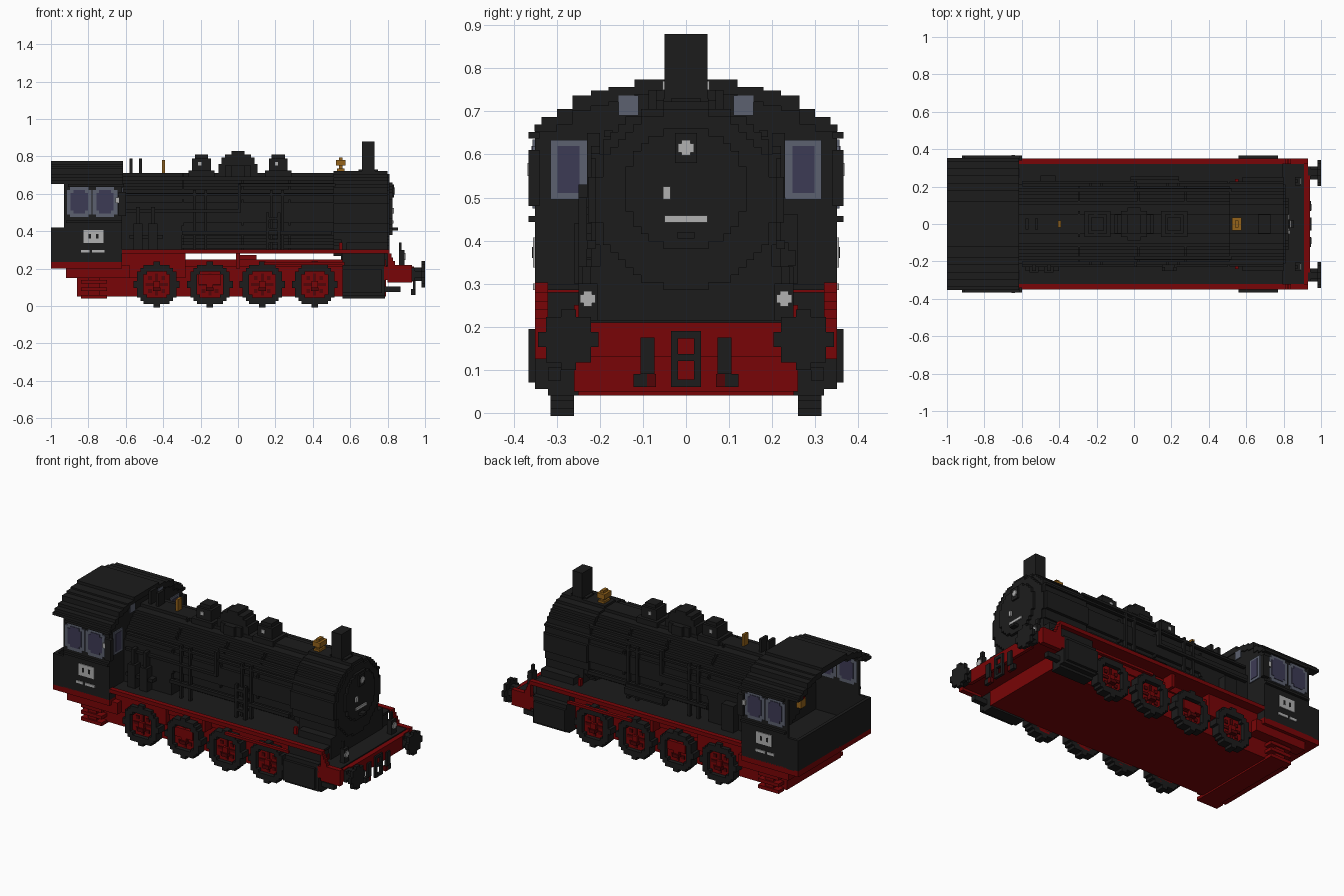
import bpy, bmesh
from math import sqrt

cube = bpy.data.objects.get("Cube")
if cube:
    bpy.data.objects.remove(cube)

UNIT = 0.01      # all sizes below are in hundredths
STEP = 1.75      # edge of one block


def material(name, *rgb):
    mat = bpy.data.materials.new(name)
    mat.use_nodes = True
    mat.diffuse_color = (*rgb, 1)
    mat.node_tree.nodes["Principled BSDF"].inputs["Base Color"].default_value = (*rgb, 1)
    return mat


black = material("soot black", .0115, .0115, .0115)
red = material("chassis red", .19, .0015, .002)
deep_red = material("deep red", .085, .0015, .002)
silver = material("light grey", .44, .44, .44)
frame_grey = material("window frame grey", .107, .12, .162)
glass = material("dark glass", .046, .043, .09)
brass = material("brass", .3, .127, .011)


def build(name, mat, boxes, mirror=False):
    """One object made of (x, y, z) ranges, optionally mirrored across y."""
    if mirror:
        boxes = boxes + [(x, (-y[1], -y[0]), z) for x, y, z in boxes]
    bm = bmesh.new()
    for ranges in boxes:
        verts = bmesh.ops.create_cube(bm, size=1)["verts"]
        for v in verts:
            v.co = [(lo if c < 0 else hi) * UNIT for c, (lo, hi) in zip(v.co, ranges)]
    mesh = bpy.data.meshes.new(name)
    bm.to_mesh(mesh)
    bm.free()
    mesh.materials.append(mat)
    obj = bpy.data.objects.new(name, mesh)
    bpy.context.collection.objects.link(obj)
    return obj


def box(name, mat, x, y, z, mirror=False):
    return build(name, mat, [(x, y, z)], mirror)


def disc(axis, center, radius, span, inner=0):
    """Blocky disc or ring as rows of boxes, along the named axis."""
    n = round(radius / STEP)
    boxes = []
    a, b = center
    for k in range(-n, n):
        h = (k + .5) * STEP
        row = (b + k * STEP, b + (k + 1) * STEP)
        w = round(sqrt(radius ** 2 - h ** 2) / STEP) * STEP
        hole = round(sqrt(max(inner ** 2 - h ** 2, 0)) / STEP) * STEP
        cols = [(a - w, a - hole), (a + hole, a + w)] if hole else [(a - w, a + w)]
        for col in cols:
            boxes.append({"x": (span, col, row), "y": (col, span, row), "z": (col, row, span)}[axis])
    return boxes


# Chassis, running boards and front deck
box("chassis", red, x=(-86, 79), y=(-26, 26), z=(5, 25))
box("rear_frame", red, x=(-62, -28), y=(-29, 29), z=(15, 28))
box("cab_floor_beam", red, x=(-100, -62), y=(-35, 35), z=(20, 23.5))
box("rear_underframe", red, x=(-82, -70), y=(-26, 26), z=(4, 14))
box("cab_side_frame", red, x=(-92, -58), y=(26, 33), z=(15, 22), mirror=True)
for top in (6, 10, 14):
    box("cab_step", red, x=(-84, -70), y=(26, 31), z=(top - 2, top), mirror=True)
box("cab_step_hanger", red, x=(-80, -74), y=(28, 30), z=(4, 20), mirror=True)
box("running_board", red, x=(-62, 79), y=(-35, 35), z=(28, 29))
box("running_board_top", black, x=(-62, 79.5), y=(-32, 32), z=(28.5, 29.8))
box("running_board_edge", red, x=(-62, 81), y=(32, 35), z=(28, 30.3), mirror=True)
box("board_bracket", red, x=(-1, 1), y=(24, 33), z=(20, 28), mirror=True)
box("board_support", red, x=(0, 10), y=(22, 26), z=(24, 27.4), mirror=True)
box("spring_beam", red, x=(-56, 56), y=(24, 27), z=(21, 25), mirror=True)
box("front_deck", red, x=(78, 93), y=(-35, 35), z=(14, 21))
box("front_deck_top", black, x=(79, 91), y=(-32, 32), z=(20.5, 21.6))
box("front_deck_edge", red, x=(80, 93), y=(32, 35), z=(12.5, 22), mirror=True)
for k in range(4):
    box("deck_ramp", red, x=(80 + k, 81 + k), y=(32, 35), z=(20, 30 - 2 * k), mirror=True)
box("beam_face", red, x=(92, 94), y=(-26, 26), z=(13, 21))

# Driving wheels with rims, spokes and hubs
for x in (-43.5, -15, 13, 41):
    hub = (x, 11.5)
    build("wheel_rim", black, disc("y", hub, 11.5, (26, 31.5), inner=7.8), mirror=True)
    build("wheel_web", red, disc("y", hub, 8.5, (26, 29)), mirror=True)
    slots = [((x - 6, x + 6), (28, 29.6), (10.7, 12.3)), ((x - .8, x + .8), (28, 29.6), (5.5, 17.5))]
    for k in (-2, 2):
        for side in (-1, 1):
            px, pz = x + k * STEP, 11.5 + side * k * STEP
            slots.append(((px - 1, px + 1), (28, 29.6), (pz - 1, pz + 1)))
    build("wheel_slots", deep_red, slots, mirror=True)
    build("wheel_hub", red, disc("y", hub, 2, (26, 31)), mirror=True)
    box("crank_pin", deep_red, x=(x - 2, x + 2), y=(29, 32), z=(8, 10), mirror=True)
box("counterweight", red, x=(-21, -9), y=(28, 31), z=(11.5, 17), mirror=True)
box("valve_rod", red, x=(14, 57), y=(31, 33), z=(22, 23.5), mirror=True)

# Cylinders
box("cylinder_block", black, x=(56, 78.5), y=(25, 32), z=(4, 29), mirror=True)
box("cylinder_casing", black, x=(56, 78.5), y=(30, 35), z=(5.5, 22), mirror=True)
box("cylinder_cover", black, x=(56, 77), y=(34, 36.6), z=(7, 19.5), mirror=True)
box("piston_tail", black, x=(78, 87), y=(29, 32), z=(7.5, 10.5), mirror=True)

# Boiler, smokebox and door
build("boiler", black, disc("x", (0, 50), 21, (-64, 52)))
build("smokebox", black, disc("x", (0, 49.5), 22.7, (51, 80)))
build("smokebox_rim", black, disc("x", (0, 49.5), 21, (80, 81)))
build("smokebox_door", black, disc("x", (0, 52), 14, (80, 82.5)))
box("smokebox_saddle", black, x=(55, 80), y=(-20, 20), z=(21, 40))
box("saddle_foot", black, x=(58, 80), y=(-25, 25), z=(21, 34))
box("firebox", black, x=(-62, -30), y=(-21, 21), z=(29, 50))
for x in (-30, 2, 27):
    build("boiler_band", black, disc("x", (0, 50), 21.4, (x, x + 1)))
box("door_lamp", black, x=(80, 83.5), y=(-2.5, 2.5), z=(58, 65))
lens = [((83, 84), (-1.8, 1.8), (60.5, 62.5)), ((83, 84), (-1, 1), (59.7, 63.3))]
build("door_lamp_lens", silver, lens)
box("door_handle", silver, x=(82.5, 83.5), y=(-5.3, -3.6), z=(49.5, 52.5))
box("door_plate", silver, x=(82.5, 83.2), y=(-5, 5), z=(44.2, 45.8))
box("door_step", black, x=(80, 85.5), y=(-2, 2), z=(40.5, 42))

# Chimney, domes and fittings on top
box("chimney", black, x=(66.3, 73), y=(-5, 5), z=(70, 88))
build("chimney_base", black, disc("z", (69.7, 0), 5.2, (70, 73)))
for x in (-19.5, 21.5):
    box("sand_dome", black, x=(x - 5, x + 5), y=(-5, 5), z=(68, 79))
    box("sand_dome_cap", black, x=(x - 3.5, x + 3.5), y=(-3.5, 3.5), z=(79, 81))
    box("dome_foot", black, x=(x - 7, x + 7), y=(-7, 7), z=(68, 72.5))
    box("sand_dome_bolt", silver, x=(x - 1.8, x), y=(4.5, 5.4), z=(75, 77), mirror=True)
build("steam_dome", black, disc("y", (0, 72.3), 10.5, (-5, 5)))
build("steam_dome_base", black, disc("z", (0, 0), 8.8, (68, 75)))
for x in (-58, -53):
    box("safety_valve", black, x=(x, x + 1.7), y=(-3, 3), z=(70, 79))
box("whistle", brass, x=(-40.5, -39), y=(-2, 2), z=(70, 78))
box("bell_post", brass, x=(54, 56), y=(-2, 2), z=(71, 79.5))
box("bell", brass, x=(52.5, 57.5), y=(-3.5, 3.5), z=(75, 78))
box("bell_foot", brass, x=(53, 57), y=(-3, 3), z=(72, 73.5))

# Boiler side pipes, pumps, steps and tanks
box("handrail", black, x=(-60, 80), y=(20, 22), z=(59, 60.2), mirror=True)
box("upper_pipe", black, x=(0, 52), y=(17, 19), z=(64, 65.5), mirror=True)
box("lower_pipe", black, x=(-60, 0), y=(21, 23), z=(50, 51.5), mirror=True)
box("drop_pipe", black, x=(0, 1.7), y=(20, 23), z=(50, 65), mirror=True)
box("side_conduit", black, x=(-30, 50), y=(21, 23), z=(38, 40), mirror=True)
for x in (-21, 20):
    for k in (-3, 3):
        box("sand_pipe", black, x=(x + k, x + k + 1.5), y=(20, 22), z=(30, 62), mirror=True)
for x in (-56, -48):
    box("water_pump", black, x=(x, x + 5), y=(-26, -20), z=(30, 44))
    box("pump_rod", black, x=(x + 1.5, x + 3.5), y=(-25, -20), z=(43, 53))
box("pump_bracket", black, x=(-58, -40), y=(-25, -19), z=(36, 38))
for x in (15, 21):
    box("ladder_rail", black, x=(x, x + 1.7), y=(-25, -23), z=(30, 50))
for z in (34, 40, 46):
    box("ladder_rung", black, x=(15, 22), y=(-25, -21), z=(z, z + 1.7))
build("air_tank", black, disc("x", (22, 36), 3.5, (-2, 24)))
box("feed_pump", black, x=(-50, -42), y=(20, 26), z=(30, 46))
box("board_lever", red, x=(54, 56), y=(22, 24), z=(29, 34), mirror=True)

# Cab walls, bunker and stepped roof
box("cab_side", black, x=(-93, -62), y=(33.3, 35), z=(23, 67), mirror=True)
box("bunker_side", black, x=(-100, -92), y=(33.3, 35), z=(23, 42), mirror=True)
box("bunker_back", black, x=(-100, -98), y=(-34, 34), z=(23, 42))
box("cab_floor", black, x=(-99, -63), y=(-34, 34), z=(23, 25.7))
box("cab_rail", black, x=(-64, -60), y=(34, 36.6), z=(48, 61), mirror=True)
box("cab_ledge", black, x=(-92, -62), y=(34, 36.6), z=(44.3, 45.7), mirror=True)
box("cab_gutter", black, x=(-91, -61), y=(34, 36.6), z=(63.7, 65.2), mirror=True)
roof, wall = [], []
profile = [(35.2, 67), (33.5, 68.7), (30, 70.5), (26.3, 73.7),
           (22, 74.8), (18, 75.7), (12, 77.4), (0, 77.4)]
for (outer, top), (inner, _) in zip(profile, profile[1:]):
    roof.append(((-100, -61.5), (inner, outer), (max(top - 3.5, 65.3), top)))
    wall.append(((-64, -62), (inner, min(outer, 35)), (23, top - 1)))
build("cab_roof", black, roof, mirror=True)
build("cab_front_wall", black, wall, mirror=True)

# Cab windows, number plates and controls
for a, b in ((-91.5, -78.3), (-77.7, -64.5)):
    window = [((a, b), (33, 35.6), (49, 62)), ((a + 1.7, b - 1.7), (33, 35.6), (47.5, 63.5))]
    build("side_window_frame", frame_grey, window, mirror=True)
    pane = [((a + 2, b - 2), (32.7, 35.9), (51, 60.5)), ((a + 3.5, b - 3.5), (32.7, 35.9), (49.5, 62))]
    build("side_window_pane", glass, pane, mirror=True)
box("front_window_frame", frame_grey, x=(-64.4, -61.4), y=(23, 31.5), z=(49.5, 63.3), mirror=True)
box("front_window_pane", glass, x=(-64.7, -61.1), y=(24.7, 29.8), z=(51, 62), mirror=True)
box("upper_window", frame_grey, x=(-64.4, -61.4), y=(11, 15.7), z=(69, 73.7), mirror=True)
box("cab_lamp", silver, x=(-65.5, -63.7), y=(35.8, 36.8), z=(55, 58), mirror=True)
box("number_plate", silver, x=(-82.5, -72), y=(35, 35.5), z=(33.7, 40.7), mirror=True)
for x in (-80, -76):
    box("plate_inset", black, x=(x, x + 1.3), y=(35.3, 35.7), z=(36, 38.5), mirror=True)
for a, b in ((-84, -79.5), (-78, -71.5)):
    box("maker_strip", silver, x=(a, b), y=(35, 35.5), z=(28.5, 30), mirror=True)
build("boiler_backhead", black, disc("x", (0, 48), 19, (-68, -64)))
box("brake_wheel", red, x=(-71, -67), y=(-13, -8), z=(42, 47))
box("gauge", brass, x=(-71, -67), y=(-14, -9), z=(37, 42))

# Buffers, coupling, hoses and front lamps
build("buffer_plate", black, disc("x", (27.3, 17), 6.2, (98, 100)), mirror=True)
build("buffer_shaft", black, disc("x", (27.3, 17), 2.8, (93, 98)), mirror=True)
build("buffer_base", black, disc("x", (27.3, 17), 4, (93, 94.5)), mirror=True)
box("coupling_link", black, x=(93.5, 95), y=(1.8, 3.5), z=(6, 19), mirror=True)
for z in (6, 12, 17.3):
    box("coupling_bar", black, x=(93.5, 95), y=(-2, 2), z=(z, z + 1.7))
box("brake_hose", black, x=(93.5, 95), y=(7.3, 10.6), z=(9, 17.5), mirror=True)
box("hose_end", deep_red, x=(92.5, 94.5), y=(7, 9), z=(6, 9), mirror=True)
box("hose_coupler", black, x=(92.5, 94.5), y=(9, 12.2), z=(6, 9), mirror=True)
box("front_lamp", black, x=(86, 89), y=(20.5, 25), z=(21, 30), mirror=True)
box("front_lamp_post", black, x=(86, 87.5), y=(22, 24), z=(30, 34), mirror=True)
lens = [((88, 89.6), (21, 24.6), (25.5, 27.5)), ((88, 89.6), (21.8, 23.8), (24.7, 28.3))]
build("front_lamp_lens", silver, lens, mirror=True)
